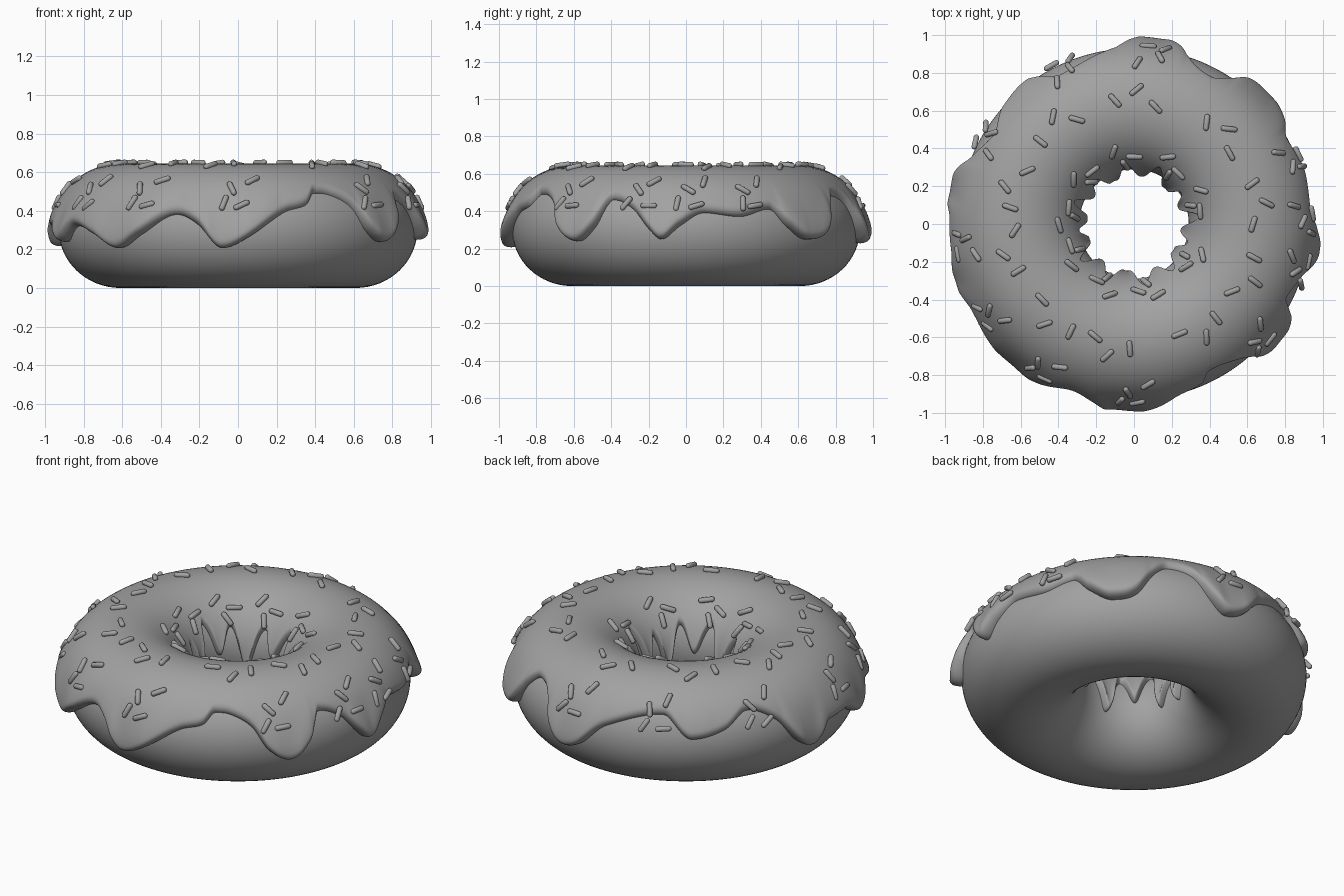
import bpy
import bmesh
import random
from math import sin, cos, asin, acos, pi, radians, degrees, sqrt, exp
from mathutils import Vector, Matrix

cube = bpy.data.objects.get("Cube")
if cube:
    bpy.data.objects.remove(cube, do_unlink=True)

random.seed(4)
RING = 0.61          # radius of the ring's centre line
WIDE = 0.32          # half width of the dough section
TALL = 0.305         # half height of the dough section
ICING = 0.034        # icing thickness

grey = bpy.data.materials.new("plain grey")
grey.use_nodes = True
colour = (0.36, 0.36, 0.36, 1)
grey.diffuse_color = colour
grey.node_tree.nodes["Principled BSDF"].inputs["Base Color"].default_value = colour


def finish(name, bm):
    """Turn a bmesh into a smooth grey object."""
    bmesh.ops.recalc_face_normals(bm, faces=bm.faces)
    for face in bm.faces:
        face.smooth = True
    mesh = bpy.data.meshes.new(name)
    bm.to_mesh(mesh)
    bm.free()
    mesh.materials.append(grey)
    obj = bpy.data.objects.new(name, mesh)
    bpy.context.collection.objects.link(obj)
    return obj


def surface(azimuth, phi, lift=0.0):
    """Point above the dough; phi runs from outside over the top to the hole."""
    r = RING + (WIDE + lift) * cos(phi)
    return Vector((r * cos(azimuth), r * sin(azimuth), TALL + (TALL + lift) * sin(phi)))


def skin(bm, columns, closed):
    """Join columns of vertices into a ring of quads."""
    for i, a in enumerate(columns):
        b = columns[(i + 1) % len(columns)]
        for j in range(len(a) if closed else len(a) - 1):
            k = (j + 1) % len(a)
            bm.faces.new((a[j], b[j], b[k], a[k]))


# Dough ring
bm = bmesh.new()
skin(bm, [[bm.verts.new(surface(2 * pi * i / 128, 2 * pi * j / 64)) for j in range(64)]
          for i in range(128)], True)
finish("dough", bm)

# Outer icing edge: azimuth in degrees, height in hundredths
drips = [(-8, 25), (-2, 32), (6, 39), (18, 37), (29, 41), (35, 32), (43, 25), (51, 28),
         (57, 42), (62, 48), (70, 44), (76, 30), (82, 23), (88, 26), (97, 39), (117, 48),
         (127, 36), (138, 40), (147, 48), (157, 41), (164, 27), (170, 22), (178, 31),
         (188, 31), (198, 24), (208, 32), (220, 27), (229, 21), (238, 28), (250, 38),
         (257, 33), (265, 21), (273, 26), (285, 39), (293, 43), (297, 49), (303, 48),
         (310, 42), (315, 30), (322, 24), (329, 32), (334, 46), (342, 41), (348, 30)]


def outer_height(deg):
    """Smooth cyclic curve through the drip points."""
    n = len(drips)
    deg = (deg + 8) % 360 - 8

    def key(i):
        turn, k = divmod(i, n)
        return drips[k][0] + 360 * turn, drips[k][1] / 100

    i = max(k for k in range(n) if drips[k][0] <= deg + 1e-9)
    (xa, ya), (xb, yb), (xc, yc), (xd, yd) = [key(i + k) for k in (-1, 0, 1, 2)]
    span = xc - xb
    t = (deg - xb) / span
    mb = (yc - ya) / (xc - xa) * span
    mc = (yd - yb) / (xd - xb) * span
    # Turning points stay flat so that the curve does not overshoot
    mb = mb if (yc - yb) * (yb - ya) > 0 else 0
    mc = mc if (yd - yc) * (yc - yb) > 0 else 0
    return ((2 * t**3 - 3 * t**2 + 1) * yb + (t**3 - 2 * t**2 + t) * mb
            + (3 * t**2 - 2 * t**3) * yc + (t**3 - t**2) * mc)


def inner_height(a):
    """Narrow drips around the hole."""
    return 0.36 + 0.09 * sin(12 * a + 0.8 * sin(2 * a)) + 0.04 * sin(5 * a + 1)


def height_to_phi(z):
    return asin(max(-1, min(1, (z - TALL) / TALL)))


# Icing shell with rounded rims and swollen drip ends
bm = bmesh.new()
columns = []
COUNT, STEPS = 480, 56
for i in range(COUNT):
    a = 2 * pi * i / COUNT
    z_out, z_in = outer_height(degrees(a)), inner_height(a)
    start, end = height_to_phi(z_out), pi - height_to_phi(z_in)
    swell_out = 0.034 * max(0, min(1, (0.38 - z_out) / 0.12))
    swell_in = 0.012 * max(0, min(1, (0.40 - z_in) / 0.12))
    column = []
    for j in range(STEPS + 1):
        s = 0.5 - 0.5 * cos(pi * j / STEPS)
        phi = start + (end - start) * s
        d_out, d_in = (phi - start) * WIDE, (end - phi) * WIDE
        u = min(1, min(d_out, d_in) / 0.045)
        full = ICING + swell_out * exp(-(d_out / 0.12)**2) + swell_in * exp(-(d_in / 0.07)**2)
        lift = -0.008 + (full + 0.008) * sqrt(max(0, 1 - (1 - u)**2))
        column.append(bm.verts.new(surface(a, phi, lift)))
    columns.append(column)
skin(bm, columns, False)
finish("icing", bm)

# Sprinkles in small groups: group azimuths, then (turn, radius, yaw) of each member
groups = [
    ([84, 115, 150, 187, 212, 238, 270, 318, 345, 2, 22],
     [(2, 0.94, 20), (-4, 0.935, 70), (-2, 0.89, 120), (4, 0.85, 50)]),
    ([89, 128, 163, 193, 229, 259, 302, 335, 8, 45],
     [(-9, 0.63, 160), (0, 0.71, 60), (10, 0.66, 100)]),
    ([97, 135, 172, 205, 243, 280, 327, 18, 55],
     [(8, 0.40, 40), (-7, 0.36, 170), (1, 0.32, 100)]),
]


def add_sprinkle(bm, azimuth, radius, yaw):
    """One capsule lying on the icing."""
    phi = acos((radius - RING) / (WIDE + ICING))
    normal = Vector((cos(azimuth) * cos(phi), sin(azimuth) * cos(phi), sin(phi)))
    around = Vector((-sin(azimuth), cos(azimuth), 0))
    along = Matrix.Rotation(yaw, 3, normal) @ around
    side = normal.cross(along)
    turn = Matrix((side, normal, along)).transposed()
    place = surface(azimuth, phi, ICING + 0.006)
    for v in bmesh.ops.create_uvsphere(bm, u_segments=12, v_segments=7, radius=0.015)["verts"]:
        v.co.z += 0.03 if v.co.z > 0 else -0.03
        v.co = place + turn @ v.co


bm = bmesh.new()
for azimuths, members in groups:
    for centre in azimuths:
        for turn, radius, yaw in members:
            add_sprinkle(bm, radians(centre + turn + random.uniform(-1, 1)), radius,
                         radians(yaw + random.uniform(-25, 25)))
finish("sprinkles", bm)
